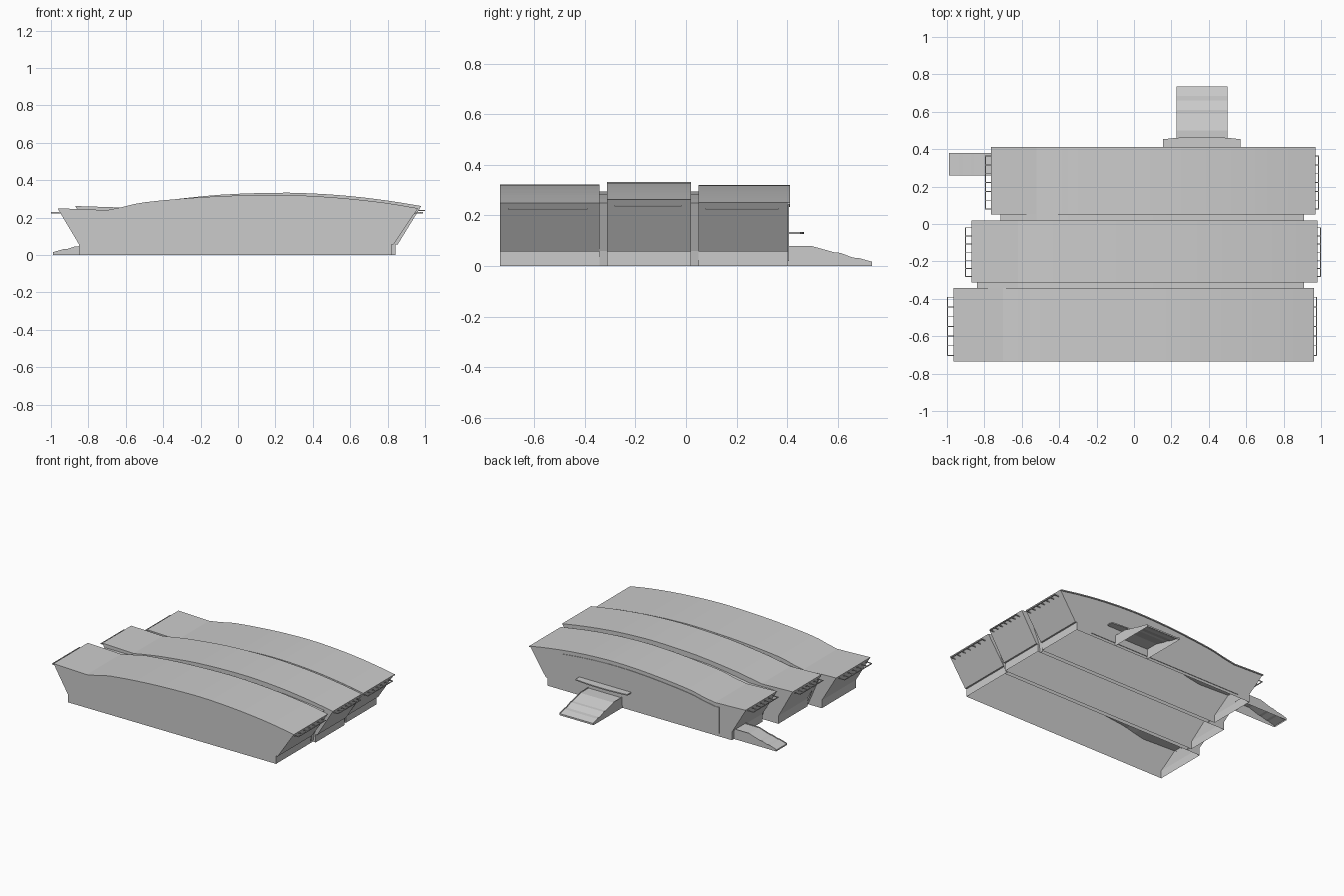
import bpy, bmesh

if "Cube" in bpy.data.objects:
    bpy.data.objects.remove(bpy.data.objects["Cube"])


def finish(bm, name):
    bmesh.ops.remove_doubles(bm, verts=bm.verts, dist=1e-5)
    bmesh.ops.recalc_face_normals(bm, faces=bm.faces)
    me = bpy.data.meshes.new(name)
    bm.to_mesh(me)
    bm.free()
    ob = bpy.data.objects.new(name, me)
    bpy.context.collection.objects.link(ob)
    return ob


def extrude(name, pts, a, b, put, caps=True, skip_last=True):
    """Sweep a 2D profile from a to b; skip_last leaves the closing side open."""
    bm = bmesh.new()
    A = [bm.verts.new(put(p, q, a)) for p, q in pts]
    B = [bm.verts.new(put(p, q, b)) for p, q in pts]
    n = len(pts)
    for i in range(n - 1 if skip_last else n):
        j = (i + 1) % n
        bm.faces.new((A[i], A[j], B[j], B[i]))
    if caps:
        bm.faces.new(A)
        bm.faces.new(B[::-1])
    return finish(bm, name)


def along_y(p, q, t):
    return (p, t, q)


def along_x(p, q, t):
    return (t, p, q)


def along_z(p, q, t):
    return (p, q, t)


def add_box(bm, x0, x1, y0, y1, z0, z1):
    r = bmesh.ops.create_cube(bm, size=1)
    for v in r["verts"]:
        v.co = ((x0 + x1) / 2 + v.co.x * (x1 - x0),
                (y0 + y1) / 2 + v.co.y * (y1 - y0),
                (z0 + z1) / 2 + v.co.z * (z1 - z0))


def smooth(pts, steps=3):
    """Straight first segment, then a curve through the remaining points."""
    c = pts[1:]
    out = [pts[0]]
    for i in range(len(c) - 1):
        p0, p1, p2, p3 = c[max(i - 1, 0)], c[i], c[i + 1], c[min(i + 2, len(c) - 1)]
        for s in range(steps):
            t = s / steps
            out.append(tuple(0.5 * (2 * q1 + (q2 - q0) * t
                                    + (2 * q0 - 5 * q1 + 4 * q2 - q3) * t * t
                                    + (3 * q1 - q0 - 3 * q2 + q3) * t ** 3)
                             for q0, q1, q2, q3 in zip(p0, p1, p2, p3)))
    return out + [c[-1]]


front_roof = smooth([(-.965, .25), (-.70, .24), (-.62, .256), (-.5, .282), (-.2, .309),
                     (.1, .321), (.3, .32), (.55, .305), (.78, .28), (.962, .25)])
middle_roof = smooth([(-.87, .262), (-.62, .254), (-.5, .275), (-.38, .293), (-.1, .322),
                      (.2, .333), (.4, .329), (.6, .315), (.8, .291), (.98, .262)])
back_roof = smooth([(-.765, .25), (-.52, .241), (-.42, .258), (-.3, .282), (0, .31),
                    (.25, .32), (.45, .315), (.65, .299), (.82, .277), (.97, .252)])


# Main halls: shells open at the bottom, with outward-leaning ends
def hall(name, roof, y0, y1, base_l, base_r):
    pts = [(base_l, 0), (base_l, .057)] + roof + [(base_r + .012, .057), (base_r, .057), (base_r, 0)]
    extrude(name, pts, y0, y1, along_y)


hall("front_hall", front_roof, -.735, -.342, -.85, .82)
hall("middle_hall", middle_roof, -.312, .02, -.755, .842)
hall("back_hall", back_roof, .05, .404, -.65, .83)

# Roof lip and arched panel on the back wall
lip = back_roof + [(x, z - .008) for x, z in reversed(back_roof)]
extrude("back_roof_lip", lip, .404, .411, along_y, skip_last=False)
arch = [(x, z - .03) for x, z in back_roof if -.53 < x < .76]
extrude("back_wall_panel", [(-.55, .02), (-.55, .212)] + arch + [(arch[-1][0], .02)],
        .404, .408, along_y, skip_last=False)


# Lower connecting links between the halls
def link(name, left, y0, y1, shift):
    mid = [(-.62 + shift, .235), (-.45 + shift, .262), (-.2, .282), (.1, .294),
           (.35, .294), (.6, .284), (.8, .265)]
    pts = [(left + .1, 0), (left, .235)] + mid + [(.91, .25), (.83, .06), (.82, 0)]
    extrude(name, pts, y0, y1, along_y, caps=False)


link("front_link", -.84, -.342, -.312, 0)
link("back_link", -.715, .02, .05, .1)


# Sunshade ladders on both ends of every hall
def sunshade(name, wall, rail, y0, y1, z, n=7):
    bm = bmesh.new()
    s = 1 if rail > wall else -1
    lo, hi = sorted((rail, rail - s * .005))
    add_box(bm, lo, hi, y0, y1, z - .003, z + .003)
    lo, hi = sorted((wall, rail))
    for i in range(n):
        y = y0 + .002 + (y1 - y0 - .004) * i / (n - 1)
        add_box(bm, lo, hi, y - .002, y + .002, z - .003, z + .003)
    finish(bm, name)


for nm, y0, y1, lw, lr, rw, rr, z in (
        ("front", -.705, -.39, -.95, -1.0, .94, .978, .226),
        ("middle", -.283, -.018, -.85, -.903, .955, 1.0, .238),
        ("back", .078, .365, -.75, -.797, .945, .988, .226)):
    sunshade(nm + "_sunshade_left", lw, lr, y0, y1, z)
    sunshade(nm + "_sunshade_right", rw, rr, y0, y1, z)


# Entrance ramps, hollow underneath, with low kerbs
def ramp(name, pts, a, b, put):
    extrude(name, [(pts[0][0], 0)] + pts + [(pts[-1][0], 0)], a, b, put)
    kerb = pts + [(p, q + .005) for p, q in reversed(pts)]
    for k, (c, d) in enumerate(((a, a + .005), (b - .005, b))):
        extrude(f"{name}_kerb_{k + 1}", kerb, c, d, put, skip_last=False)


ramp("back_ramp", [(.404, .073), (.5, .073), (.59, .048), (.61, .047), (.66, .028),
                   (.685, .026), (.735, .012)], .228, .5, along_x)
ramp("side_ramp", [(-.99, .01), (-.935, .026), (-.915, .027), (-.875, .04), (-.855, .041),
                   (-.77, .068), (-.65, .068)], .258, .38, along_y)

# Canopy above the back ramp, with a gently bowed edge
bow = [(.155 + .415 * i / 8, .466 - .013 * ((i - 4) / 4) ** 2) for i in range(9)]
extrude("back_canopy", [(.155, .404)] + bow + [(.57, .404)], .126, .134, along_z, skip_last=False)
